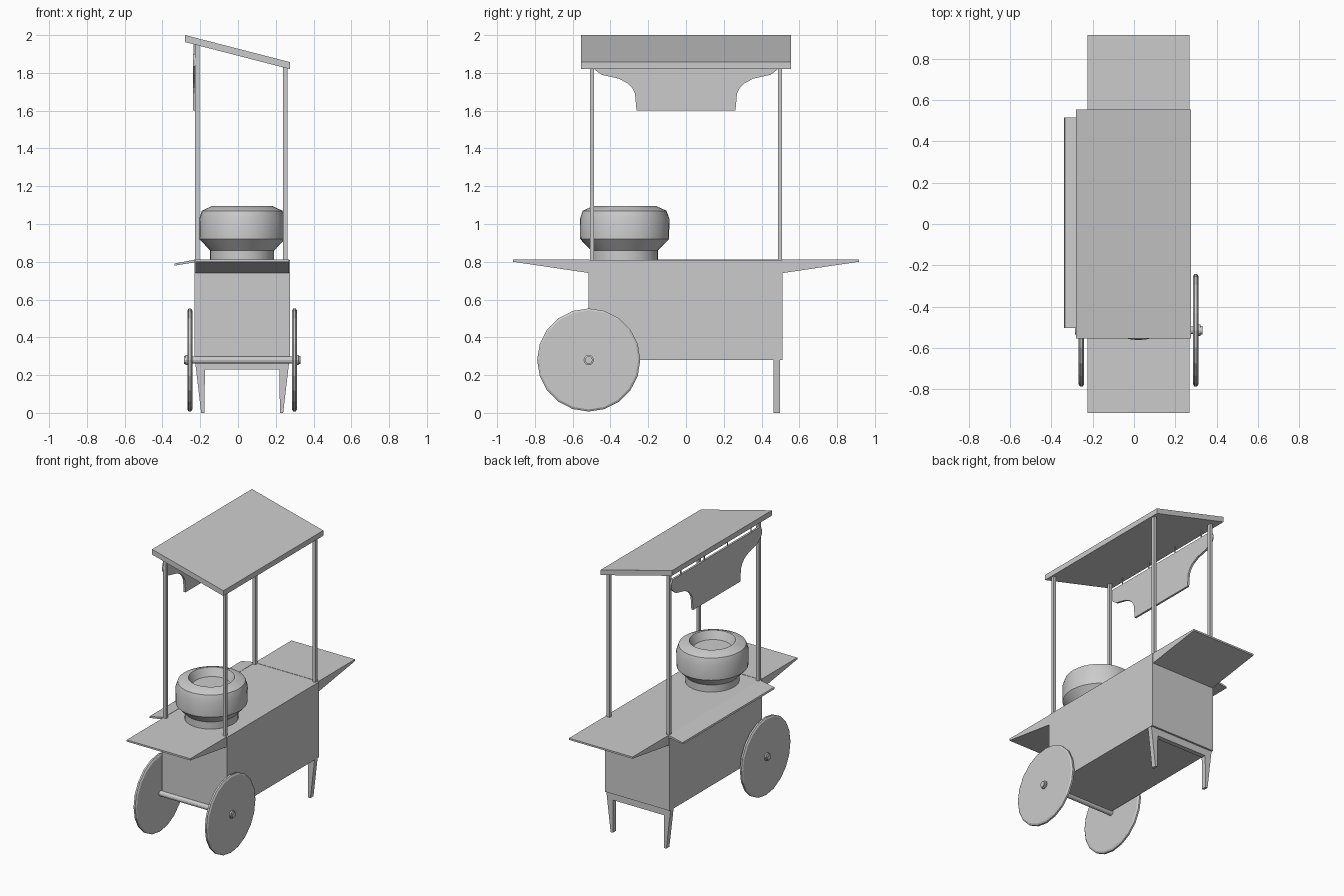
import bpy, bmesh, math
from mathutils import Matrix

if "Cube" in bpy.data.objects:
    bpy.data.objects.remove(bpy.data.objects["Cube"])


def finish(name, bm, smooth=False):
    bmesh.ops.recalc_face_normals(bm, faces=bm.faces)
    me = bpy.data.meshes.new(name)
    bm.to_mesh(me)
    bm.free()
    ob = bpy.data.objects.new(name, me)
    bpy.context.collection.objects.link(ob)
    if smooth:
        bpy.ops.object.select_all(action='DESELECT')
        bpy.context.view_layer.objects.active = ob
        ob.select_set(True)
        bpy.ops.object.shade_smooth_by_angle(angle=math.radians(25))
    return ob


def box(name, x0, x1, y0, y1, z0, z1):
    return prism(name, [(x0, z0), (x1, z0), (x1, z1), (x0, z1)], 'y', y0, y1)


def prism(name, pts, axis, a, b):
    """Extrude a profile: (x, z) along y, or (y, z) along x."""
    bm = bmesh.new()
    if axis == 'y':
        vs = [bm.verts.new((p, a, q)) for p, q in pts]
        move = (0, b - a, 0)
    else:
        vs = [bm.verts.new((a, p, q)) for p, q in pts]
        move = (b - a, 0, 0)
    face = bm.faces.new(vs)
    ext = bmesh.ops.extrude_face_region(bm, geom=[face], use_keep_orig=True)
    bmesh.ops.translate(bm, vec=move,
                        verts=[v for v in ext['geom'] if isinstance(v, bmesh.types.BMVert)])
    return finish(name, bm)


def lathe(name, profile, n, matrix, smooth=True):
    """Revolve (radius, height) points around z, cap both ends, then place."""
    bm = bmesh.new()
    rings = []
    for r, h in profile:
        rings.append([bm.verts.new((r * math.cos(math.tau * i / n),
                                    r * math.sin(math.tau * i / n), h)) for i in range(n)])
    for lo, hi in zip(rings, rings[1:]):
        for i in range(n):
            j = (i + 1) % n
            bm.faces.new((lo[i], lo[j], hi[j], hi[i]))
    bm.faces.new(rings[0])
    bm.faces.new(rings[-1])
    bm.transform(matrix)
    return finish(name, bm, smooth)


CX = 0.022   # centre line of the cart body

# Cart body
box("cart_body", -0.23, 0.275, -0.515, 0.51, 0.28, 0.81)

# Wedge shaped folding counters at both ends
for s, label in ((-1, "front"), (1, "back")):
    prism(label + "_counter",
          [(s * 0.51, 0.74), (s * 0.915, 0.80), (s * 0.915, 0.812), (s * 0.51, 0.812)],
          'x', -0.225, 0.27)

# Sloping side shelf
prism("side_shelf", [(-0.225, 0.798), (-0.225, 0.812), (-0.335, 0.791), (-0.338, 0.779)],
      'y', -0.503, 0.516)

# Sloping roof
prism("roof", [(-0.28, 1.963), (0.275, 1.82), (0.275, 1.857), (-0.28, 2.0)],
      'y', -0.555, 0.555)

# Roof posts
for x, top, side in ((-0.216, 1.955, "left"), (0.25, 1.835, "right")):
    for y, end in ((-0.498, "front"), (0.498, "back")):
        box(f"{end}_{side}_post", x - 0.011, x + 0.011, y - 0.011, y + 0.011, 0.80, top)

# Hanging sign board with a scooped outline
half = [(0.262, 1.60), (0.27, 1.69), (0.285, 1.72), (0.31, 1.745), (0.357, 1.77),
        (0.447, 1.79), (0.474, 1.81), (0.50, 1.835), (0.505, 1.87), (0.49, 1.90)]
prism("sign_board", half + [(-y, z) for y, z in reversed(half)], 'x', -0.239, -0.225)
for i in range(4):
    y = -0.39 + 0.26 * i
    box(f"sign_hanger_{i + 1}", -0.235, -0.23, y - 0.003, y + 0.003, 1.89, 1.955)

# Cooking pot with a bulging body and a recessed top
lathe("pot", [(0.175, 0.81), (0.175, 0.86), (0.233, 0.92), (0.235, 1.025), (0.22, 1.07),
              (0.165, 1.095), (0.15, 1.095), (0.125, 1.04)], 32,
      Matrix.Translation((CX, -0.325, 0)) @ Matrix.Diagonal((0.97, 1.01, 1, 1)))

# Wheels, axle and hub caps
turn = Matrix.Rotation(math.pi / 2, 4, 'Y')
for s, label in ((-1, "left"), (1, "right")):
    place = Matrix.Translation((CX + s * 0.277, -0.515, 0.28)) @ turn
    lathe(label + "_wheel", [(0.262, -0.013), (0.273, -0.006), (0.273, 0.006), (0.262, 0.013)],
          20, place, smooth=False)
    cap = [(0.027, 0.0), (0.027, s * 0.022), (0.02, s * 0.024), (0.02, s * 0.032)]
    lathe(label + "_hub", cap, 12, place)
lathe("axle", [(0.019, -0.28), (0.019, 0.28)], 12,
      Matrix.Translation((CX, -0.515, 0.28)) @ turn)

# Rear leg frame: crossbar and two tapered legs in one outline
leg = [(-0.25, 0.28), (-0.217, 0.0), (-0.2, 0.0), (-0.197, 0.23)]
prism("leg_frame", [(CX + x, z) for x, z in leg] + [(CX - x, z) for x, z in reversed(leg)],
      'y', 0.463, 0.497)
